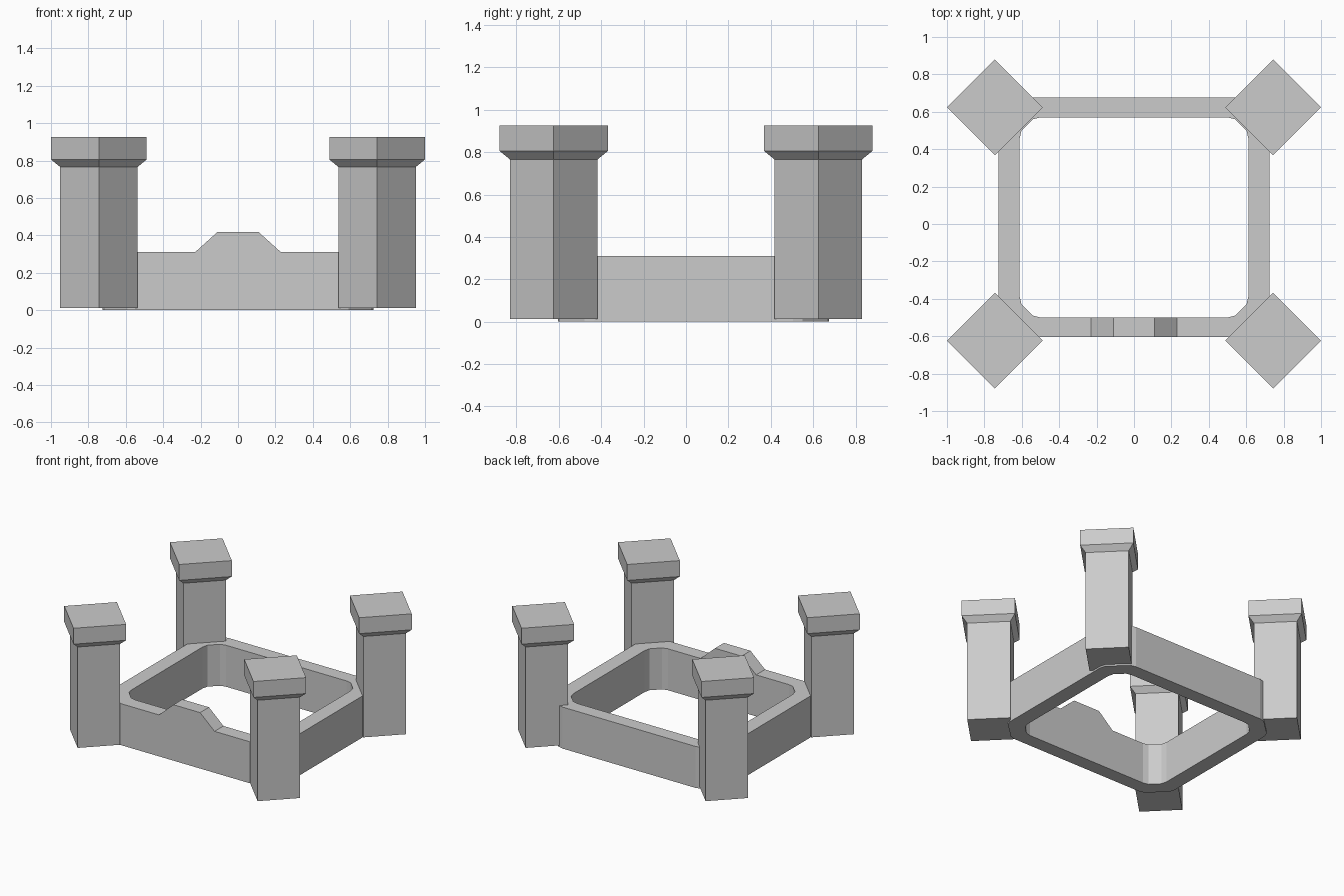
import bpy, bmesh
from math import pi, sin, cos

if "Cube" in bpy.data.objects:
    bpy.data.objects.remove(bpy.data.objects["Cube"])

def make_object(name, bm):
    bmesh.ops.recalc_face_normals(bm, faces=bm.faces)
    mesh = bpy.data.meshes.new(name)
    bm.to_mesh(mesh)
    bm.free()
    obj = bpy.data.objects.new(name, mesh)
    bpy.context.collection.objects.link(obj)
    return obj

def bridge(bm, a, b):
    n = len(a)
    for i in range(n):
        bm.faces.new((a[i], a[(i + 1) % n], b[(i + 1) % n], b[i]))

# Corner tower: diamond shaft, flared collar and square cap
def tower(name, x, y):
    bm = bmesh.new()
    rings = []
    for r, z in [(0.207, 0.012), (0.207, 0.766), (0.256, 0.806), (0.256, 0.925)]:
        rings.append([bm.verts.new((x + r * cos(k * pi / 2), y + r * sin(k * pi / 2), z))
                      for k in range(4)])
    for a, b in zip(rings, rings[1:]):
        bridge(bm, a, b)
    bm.faces.new(rings[0])
    bm.faces.new(rings[-1])
    make_object(name, bm)

for yname, y in (("front", -0.624), ("back", 0.624)):
    for xname, x in (("left", -0.744), ("right", 0.744)):
        tower(f"{yname}_{xname}_tower", x, y)

# Perimeter wall: one quarter of the outline is mirrored, bump points go in the front run
WALL_CENTRE_Y, WALL_TOP, BUMP_TOP = 0.035, 0.31, 0.418
bump = [(-0.23, WALL_TOP), (-0.11, BUMP_TOP), (0.11, BUMP_TOP), (0.23, WALL_TOP)]

def outline(quarter):
    half_y = quarter[0][1]
    pts = [(x, -half_y, z) for x, z in bump]
    pts += [(x, -y, WALL_TOP) for x, y in quarter]
    pts += [(x, y, WALL_TOP) for x, y in reversed(quarter)]
    pts += [(-x, y, WALL_TOP) for x, y in quarter]
    pts += [(-x, -y, WALL_TOP) for x, y in reversed(quarter)]
    return [(x, y + WALL_CENTRE_Y, z) for x, y, z in pts]

outer = outline([(0.55, 0.64), (0.59, 0.63), (0.712, 0.515), (0.725, 0.47)])
inner = outline([(0.50, 0.535), (0.54, 0.525), (0.602, 0.463), (0.612, 0.42)])

bm = bmesh.new()
out_top = [bm.verts.new(p) for p in outer]
out_low = [bm.verts.new((x, y, 0)) for x, y, z in outer]
in_top = [bm.verts.new(p) for p in inner]
in_low = [bm.verts.new((x, y, 0)) for x, y, z in inner]
for a, b in ((out_low, out_top), (out_top, in_top), (in_top, in_low), (in_low, out_low)):
    bridge(bm, a, b)
make_object("perimeter_wall", bm)
